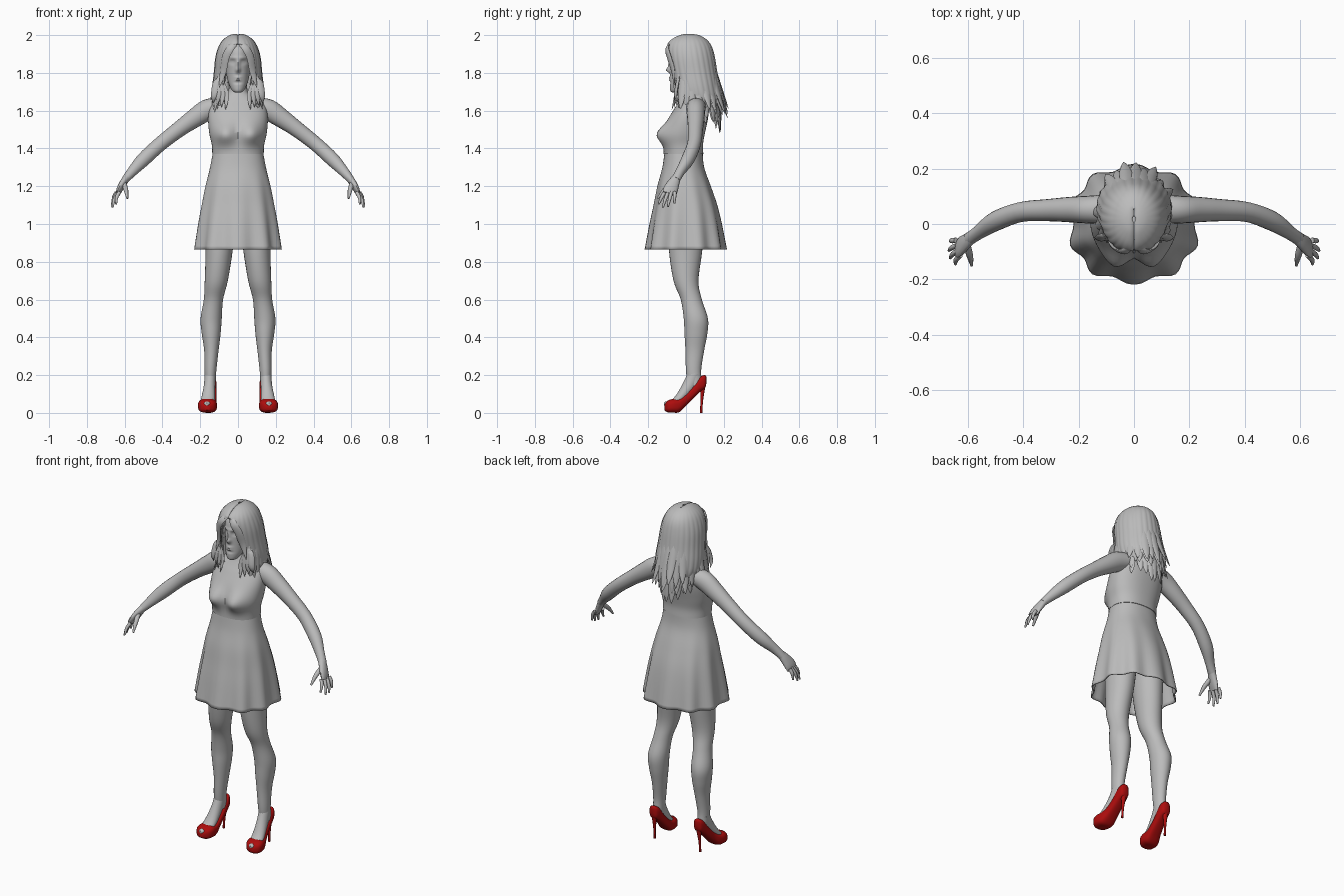
import bpy, bmesh, math, random
from mathutils import Vector

if "Cube" in bpy.data.objects:
    bpy.data.objects.remove(bpy.data.objects["Cube"])
random.seed(4)


def material(name, rgb):
    m = bpy.data.materials.new(name)
    m.use_nodes = True
    m.diffuse_color = (*rgb, 1)
    m.node_tree.nodes["Principled BSDF"].inputs["Base Color"].default_value = (*rgb, 1)
    return m


GREY = material("light grey", (0.5, 0.5, 0.5))
RED = material("deep red", (0.42, 0.004, 0.004))


def smooth(rows, k=5):
    """Catmull-Rom resampling of a list of equal-length rows."""
    out = []
    for i in range(len(rows) - 1):
        a, b = rows[max(i - 1, 0)], rows[i]
        c, d = rows[i + 1], rows[min(i + 2, len(rows) - 1)]
        for j in range(k):
            t = j / k
            out.append([q + t / 2 * (r - p + t * (2 * p - 5 * q + 4 * r - s + t * (3 * (q - r) + s - p)))
                        for p, q, r, s in zip(a, b, c, d)])
    return out + [list(rows[-1])]


def skin(name, rings, mat=GREY, caps=True, keep=None, thick=0):
    """Bridge a stack of rings into one smooth object."""
    bm = bmesh.new()
    loops = [[bm.verts.new(p) for p in ring] for ring in rings]
    n = len(loops[0])
    for a, b in zip(loops, loops[1:]):
        for i in range(n):
            j = (i + 1) % n
            bm.faces.new((a[i], a[j], b[j], b[i]))
    if caps:
        bm.faces.new(loops[0])
        bm.faces.new(loops[-1])
    bmesh.ops.recalc_face_normals(bm, faces=bm.faces)
    if keep:
        gone = [f for f in bm.faces if not keep(f.calc_center_median())]
        bmesh.ops.delete(bm, geom=gone, context="FACES")
    me = bpy.data.meshes.new(name)
    bm.to_mesh(me)
    bm.free()
    me.materials.append(mat)
    ob = bpy.data.objects.new(name, me)
    bpy.context.collection.objects.link(ob)
    if thick:
        sol = ob.modifiers.new("thickness", "SOLIDIFY")
        sol.thickness = thick
    bpy.ops.object.select_all(action="DESELECT")
    bpy.context.view_layer.objects.active = ob
    ob.select_set(True)
    bpy.ops.object.shade_smooth_by_angle(angle=math.radians(50))
    return ob


def sgnpow(v, e):
    return math.copysign(abs(v) ** e, v)


def loft(name, rows, n=32, square=2.0, warp=None, side=1, k=5, **kw):
    """Level rings from rows of (z, centre x, half width, front y, back y)."""
    rings = []
    for z, cx, hx, yf, yb in smooth(rows, k):
        ring = []
        for i in range(n):
            t = math.tau * i / n
            p = Vector((side * (cx + hx * sgnpow(math.cos(t), 2 / square)),
                        (yf + yb) / 2 + (yb - yf) / 2 * sgnpow(math.sin(t), 2 / square), z))
            ring.append(warp(p, t) if warp else p)
        rings.append(ring)
    return skin(name, rings, **kw)


def tube(name, rows, wide=(0, 1, 0), n=14, side=1, k=4, **kw):
    """Rings across a path, from rows of (x, y, z, wide radius, thin radius)."""
    rows = smooth(rows, k)
    pts = [Vector(r[:3]) for r in rows]
    rings = []
    for i, r in enumerate(rows):
        along = (pts[min(i + 1, len(pts) - 1)] - pts[max(i - 1, 0)]).normalized()
        thin = along.cross(Vector(wide)).normalized()
        broad = thin.cross(along)
        ring = []
        for j in range(n):
            t = math.tau * j / n
            p = pts[i] + broad * math.cos(t) * max(r[3], .001) + thin * math.sin(t) * max(r[4], .001)
            ring.append((p.x * side, p.y, p.z))
        rings.append(ring)
    return skin(name, rings, **kw)


def bump(p, x, z, w, h):
    return math.exp(-((abs(p.x) - x) / w) ** 2 - ((p.z - z) / h) ** 2)


# Upper body with fitted bodice and neck
def bust(p, t):
    if p.y < 0:
        p.y -= 0.052 * bump(p, .07, 1.475, .058, .055)
    return p


loft("upper_body", [
    (1.37, 0, .136, -.118, .092), (1.42, 0, .139, -.115, .09), (1.48, 0, .152, -.11, .1),
    (1.55, 0, .158, -.095, .115), (1.61, 0, .152, -.062, .122), (1.65, 0, .13, -.035, .12),
    (1.68, 0, .075, -.018, .105), (1.71, 0, .05, -.01, .09), (1.79, 0, .047, -.02, .085)],
    n=56, square=2.3, warp=bust)


# Flared skirt with soft folds, open below
def folds(p, t):
    s = 1 + .05 * max(0, (1.3 - p.z) / .44) * math.cos(10 * t + math.pi)
    return Vector((p.x * s, p.y * s, p.z))


loft("skirt", [
    (1.385, 0, .132, -.113, .088), (1.3, 0, .148, -.125, .096), (1.2, 0, .174, -.15, .13),
    (1.1, 0, .194, -.168, .162), (1., 0, .211, -.187, .184), (.865, 0, .23, -.209, .207)],
    n=80, square=2.25, warp=folds, caps=False, thick=.006)


# Head with sculpted face
def face(p, t):
    if p.y < 0:
        p.y -= .022 * bump(p, 0, 1.815, .011, .014) + .01 * bump(p, 0, 1.845, .01, .025)
        p.y += .012 * bump(p, .03, 1.858, .016, .012)
        p.y -= .005 * bump(p, .03, 1.857, .009, .006) + .005 * bump(p, .025, 1.88, .025, .007)
        p.y -= .008 * bump(p, 0, 1.776, .018, .005) + .008 * bump(p, 0, 1.763, .016, .005)
        p.y += .005 * bump(p, 0, 1.748, .02, .006)
    return p


loft("head", [
    (1.695, 0, .012, -.07, -.045), (1.705, 0, .03, -.083, -.01), (1.735, 0, .046, -.086, .03),
    (1.78, 0, .059, -.083, .08), (1.83, 0, .066, -.083, .115), (1.88, 0, .068, -.085, .125),
    (1.93, 0, .06, -.072, .11), (1.97, 0, .03, -.03, .07)], n=72, warp=face, k=8)


# Hair shell, open around the face
def strands(p, t):
    s = 1 + .012 * math.cos(26 * t) * min(1, (2 - p.z) / .08)
    p.z -= .008 * math.exp(-(p.x / .008) ** 2) * (p.y < .05)
    return Vector((p.x * s, .03 + (p.y - .03) * s, p.z))


def off_face(c):
    arch = .07 * math.sqrt(min(1, max(0, (1.95 - c.z) / .08)))
    return c.y > 0 or abs(c.x) > arch


loft("hair_shell", [
    (2., 0, .008, .005, .03), (1.993, 0, .04, -.032, .065), (1.97, 0, .073, -.075, .105),
    (1.935, 0, .095, -.097, .13), (1.88, 0, .111, -.098, .145), (1.8, 0, .119, -.085, .158),
    (1.72, 0, .127, -.068, .172), (1.66, 0, .122, -.05, .18), (1.61, 0, .095, -.02, .17)],
    n=104, warp=strands, keep=off_face, thick=-.008, caps=False)

# Layered locks round the sides and back
for layer, (top, drop) in enumerate(((1.84, 0), (1.79, .06), (1.75, .12))):
    for i in range(17):
        a = (i / 8 - 1) * 2.05 + random.uniform(-.06, .06)
        f = abs(a) / 2.05
        tip = 1.6 - drop * (1 - f * .85) + random.uniform(-.02, .025)
        flick = random.uniform(.0, .03) * (1 if layer < 2 else .3)
        rows = []
        for u, w in ((0, .008), (.3, .022), (.6, .022), (.85, .014), (1, .001)):
            z = top + (tip - top) * u
            r = .112 + .022 * u + flick * u ** 3 - .012 * layer * u
            ry = .122 + .052 * u + (flick - .012 * layer) * u ** 2
            rows.append((math.sin(a) * r, .03 + math.cos(a) * ry * (1 if f < .75 else .8), z, w, w * .35))
        tube(f"hair_lock_{layer}_{i}", rows, wide=(math.cos(a), -math.sin(a), 0), n=8)

for side, tag in ((1, "left"), (-1, "right")):
    # Fringe and front locks
    tube(f"{tag}_fringe", [(.004, -.075, 1.965, .012, .006), (.04, -.1, 1.93, .02, .007),
         (.066, -.088, 1.88, .022, .007), (.08, -.066, 1.8, .018, .006),
         (.1, -.065, 1.72, .001, .001)], wide=(.7, .3, .5), n=10, side=side)
    for i in range(4):
        x = .062 + .022 * i
        tube(f"{tag}_front_lock_{i}", [(.09, -.04, 1.83 - .02 * i, .008, .004),
             (.086 + .01 * i, -.045, 1.75, .017, .006), (x, -.055, 1.68, .016, .006),
             (x + .004, -.075 + .012 * i, 1.605 + .012 * i, .001, .001)],
             wide=(1, .4, 0), n=8, side=side)

    # Arm and hand
    tube(f"{tag}_arm", [
        (.09, .055, 1.625, .052, .045), (.16, .052, 1.605, .05, .056), (.23, .052, 1.56, .046, .05),
        (.31, .05, 1.503, .04, .042), (.41, .043, 1.425, .036, .038), (.5, .01, 1.342, .035, .037),
        (.56, -.03, 1.278, .025, .027), (.597, -.055, 1.235, .024, .02)], n=20, side=side)
    tube(f"{tag}_palm", [(.585, -.047, 1.25, .022, .02), (.605, -.063, 1.222, .03, .019),
         (.626, -.08, 1.185, .038, .016), (.637, -.088, 1.16, .036, .011)],
         wide=(-.2, 1, 0), side=side)
    tips = ((.645, -.145, 1.105), (.664, -.123, 1.088), (.668, -.096, 1.092), (.662, -.062, 1.108))
    for i, tip in enumerate(tips):
        base = Vector((.628 + .005 * i, -.113 + .018 * i, 1.168))
        mid = base.lerp(Vector(tip), .5) + Vector((.006, 0, .004))
        tube(f"{tag}_finger_{i}", [(*base, .01, .01), (*mid, .009, .009), (*tip, .005, .005)],
             n=10, side=side)
    tube(f"{tag}_thumb", [(.604, -.075, 1.215, .014, .013), (.593, -.115, 1.18, .012, .011),
         (.586, -.15, 1.135, .005, .005)], wide=(1, 0, 0), n=10, side=side)

    # Leg and foot
    loft(f"{tag}_leg", [
        (1.05, .092, .085, -.095, .1), (.86, .1, .072, -.09, .086), (.7, .115, .061, -.066, .066),
        (.6, .13, .051, -.028, .084), (.5, .142, .056, -.012, .116), (.42, .142, .05, -.008, .113),
        (.33, .141, .038, -.003, .096), (.22, .146, .031, 0, .08), (.14, .147, .028, .01, .09)],
        n=28, side=side)
    tube(f"{tag}_foot", [(.147, .045, .21, .03, .035), (.15, .02, .15, .03, .036),
         (.157, -.03, .082, .036, .026), (.162, -.07, .05, .038, .018)],
         wide=(1, 0, 0), n=18, side=side)
    tube(f"{tag}_toes", [(.163, -.08, .046, .02, .014), (.164, -.105, .047, .018, .014),
         (.164, -.117, .046, .008, .007)], wide=(1, 0, 0), side=side)

    # High-heeled shoe: sections of (y, centre x, half width, bottom, top)
    sections = smooth([
        (.108, .146, .008, .155, .19), (.1, .146, .024, .13, .2), (.075, .146, .032, .112, .19),
        (.04, .148, .034, .078, .145), (0, .152, .038, .038, .103), (-.035, .158, .046, .004, .078),
        (-.07, .162, .05, .001, .074), (-.098, .164, .041, .003, .064), (-.115, .164, .016, .014, .042)])
    rings = []
    for y, cx, hw, low, high in sections:
        rings.append([(side * (cx + hw * sgnpow(math.cos(t), .75)), y,
                       (low + high) / 2 + (high - low) / 2 * sgnpow(math.sin(t), .65))
                      for t in (math.tau * (i + .5) / 24 for i in range(24))])
    skin(f"{tag}_shoe", rings, mat=RED)
    tube(f"{tag}_stiletto", [(.146, .088, .165, .024, .018), (.147, .087, .12, .014, .012),
         (.149, .083, .06, .007, .007), (.15, .08, 0, .006, .006)],
         wide=(1, 0, 0), n=12, side=side, mat=RED)
